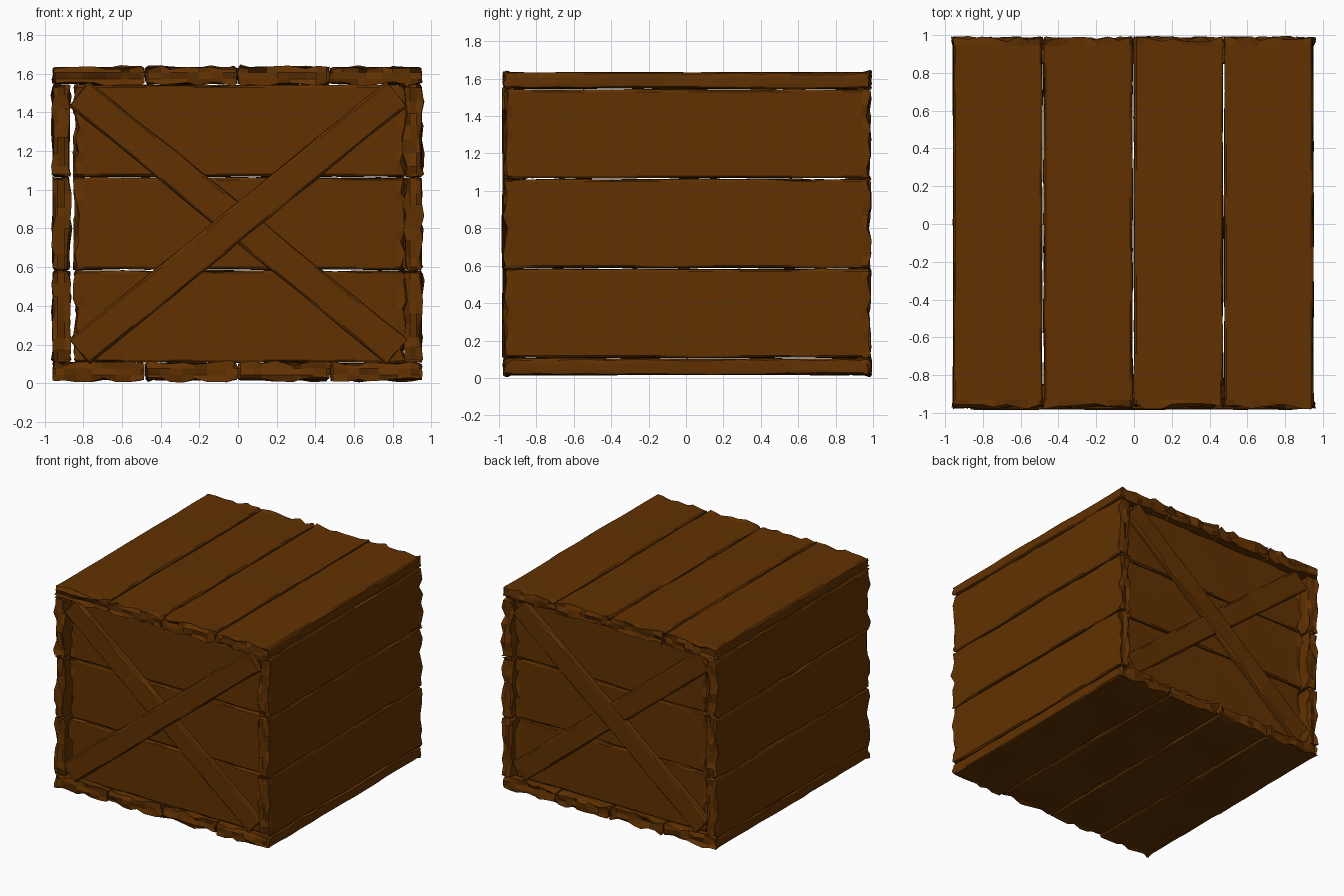
import bpy, bmesh, random
from mathutils import Vector, noise

if "Cube" in bpy.data.objects:
    bpy.data.objects.remove(bpy.data.objects["Cube"])

random.seed(4)
X, Y, Z = Vector((1, 0, 0)), Vector((0, 1, 0)), Vector((0, 0, 1))

wood = bpy.data.materials.new("brown_wood")
wood.diffuse_color = (0.12, 0.031, 0.0005, 1)
wood.use_nodes = True
wood.node_tree.nodes["Principled BSDF"].inputs["Base Color"].default_value = wood.diffuse_color


def plank(name, centre, along, across, size, jag=0.016, cells=7, rough=0.014):
    """Rough-hewn board: wavy worn edges and splintered ends."""
    length, width, thick = size
    normal = along.cross(across)
    bm = bmesh.new()
    bmesh.ops.create_cube(bm, size=1)
    for v in bm.verts:
        v.co = Vector((v.co.x * length, v.co.y * width, v.co.z * thick))

    def cut(axis, pos):
        bmesh.ops.bisect_plane(bm, geom=bm.verts[:] + bm.edges[:] + bm.faces[:],
                               plane_co=axis * pos, plane_no=axis)

    # cuts along the length, across the width and through the thickness
    for i in range(1, 14):
        cut(X, length * (i / 14 - 0.5))
    for s in (-1, 1):
        cut(X, s * (length / 2 - 0.035))
    for i in range(1, cells):
        cut(Y, width * (i / cells - 0.5 + random.uniform(-0.04, 0.04)))
    for s in (-1, 1):
        cut(Y, s * (width / 2 - 0.012))
        cut(Z, s * thick * 0.2)

    seed = Vector((random.random(), random.random(), random.random())) * 50
    for v in bm.verts:
        p = v.co.copy()
        end = abs(p.x) > length / 2 - 1e-4
        side = abs(p.y) > width / 2 - 1e-4
        face = abs(p.z) > thick / 2 - 1e-4
        sx, sy, sz = [1 if c > 0 else -1 for c in p]
        if side:
            v.co.y += sy * 0.008 * noise.noise(Vector((p.x * 5, sy * 3, p.z * 9)) + seed)
            if face:
                v.co.z -= sz * random.uniform(0.002, 0.012)
                v.co.y -= sy * random.uniform(0.0, 0.004)
        if face:
            v.co.z += 0.006 * noise.noise(Vector((p.x * 2, p.y * 2, sz * 2)) + seed)
        if end:
            v.co.x += sx * random.uniform(-jag, jag)
            if face:
                v.co.z += sz * random.uniform(-rough, rough)
            if side:
                v.co.y += sy * random.uniform(-0.3, 0.5) * rough
    for v in bm.verts:
        v.co = centre + along * v.co.x + across * v.co.y + normal * v.co.z
    bmesh.ops.recalc_face_normals(bm, faces=bm.faces[:])
    mesh = bpy.data.meshes.new(name)
    bm.to_mesh(mesh)
    bm.free()
    mesh.materials.append(wood)
    obj = bpy.data.objects.new(name, mesh)
    bpy.context.collection.objects.link(obj)
    return obj


CX, CY = -0.004, 0.007

# lid and floor: four boards each, running front to back
for label, z in (("floor", 0.06), ("lid", 1.59)):
    for i in range(4):
        plank(f"{label}_board_{i + 1}", Vector((CX + (i - 1.5) * 0.478, CY, z)),
              Y, X, (1.945, 0.47, 0.085))

# side walls: three boards each, running front to back
for label, s in (("left", -1), ("right", 1)):
    for i in range(3):
        plank(f"{label}_wall_board_{i + 1}",
              Vector((CX + s * 0.911, CY, 0.345 + i * 0.48)),
              Y, Z, (1.94, 0.473, 0.085))

# nearly flush front and back panels with crossed braces let into them
MID = Vector((0, 0, 0.83))
rise = Vector((1.64, 0, 1.33)).normalized()
fall = Vector((1.64, 0, -1.33)).normalized()
for label, s, shift in (("front", -1, 0.008), ("back", 1, 0)):
    for i in range(3):
        plank(f"{label}_panel_board_{i + 1}",
              Vector((0.01, s * 0.89, 0.345 + i * 0.48)),
              X, Z, (1.69, 0.473, 0.08), jag=0.02)
    for part, d, y in (("lower", fall, 0.93), ("upper", rise, 0.944)):
        plank(f"{label}_{part}_brace", MID + Y * (s * (y + shift)), d, d.cross(Y),
              (2.11, 0.165, 0.062), jag=0.004, cells=3, rough=0.004)
